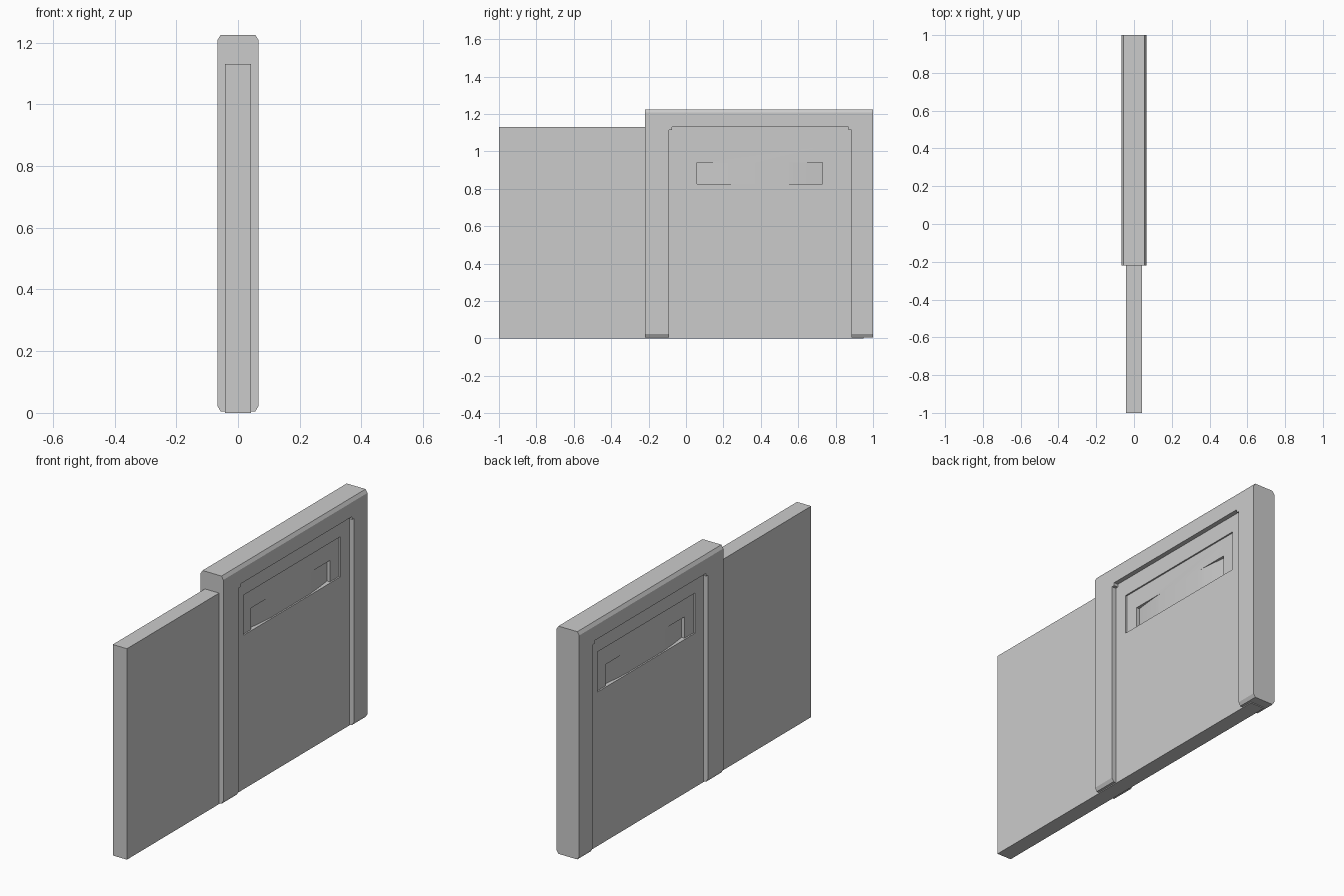
import bpy
import bmesh
from mathutils import Vector

cube = bpy.data.objects.get("Cube")
if cube:
    bpy.data.objects.remove(cube, do_unlink=True)

grey = bpy.data.materials.new("plain grey")
grey.use_nodes = True
colour = (0.6, 0.6, 0.6, 1)
grey.diffuse_color = colour
grey.node_tree.nodes["Principled BSDF"].inputs["Base Color"].default_value = colour


def prism(name, points, offset):
    """Extrude a flat outline along an offset."""
    bm = bmesh.new()
    face = bm.faces.new([bm.verts.new(p) for p in points])
    ext = bmesh.ops.extrude_face_region(bm, geom=[face])
    verts = [g for g in ext["geom"] if isinstance(g, bmesh.types.BMVert)]
    bmesh.ops.translate(bm, verts=verts, vec=Vector(offset))
    bmesh.ops.recalc_face_normals(bm, faces=bm.faces)
    mesh = bpy.data.meshes.new(name)
    bm.to_mesh(mesh)
    bm.free()
    mesh.materials.append(grey)
    obj = bpy.data.objects.new(name, mesh)
    bpy.context.collection.objects.link(obj)
    return obj


def box(name, x0, x1, y0, y1, z0, z1):
    outline = [(x0, y0, z0), (x1, y0, z0), (x1, y1, z0), (x0, y1, z0)]
    return prism(name, outline, (0, 0, z1 - z0))


def cut(target, cutter):
    """Subtract the cutter, then discard it."""
    cutter.hide_render = True
    mod = target.modifiers.new("cut", "BOOLEAN")
    mod.operation = "DIFFERENCE"
    mod.solver = "EXACT"
    mod.object = cutter
    bpy.context.view_layer.objects.active = target
    bpy.ops.object.modifier_apply(modifier=mod.name)
    bpy.data.objects.remove(cutter, do_unlink=True)


# Frame: chamfered profile along y
W, T, BOTTOM, TOP = 0.067, 0.056, 0.005, 1.225
right_half = [(T, BOTTOM), (W, BOTTOM + 0.018), (W, TOP - 0.018), (T, TOP)]
profile = right_half + [(-x, z) for x, z in reversed(right_half)]
frame = prism("frame", [(x, -0.22, z) for x, z in profile], (0, 1.22, 0))

# Opening with small stepped upper corners
Y0, Y1, Z1, STEP = -0.09, 0.885, 1.13, 0.016
opening = [(Y0, -0.1), (Y1, -0.1), (Y1, Z1 - STEP), (Y1 - STEP, Z1 - STEP),
           (Y1 - STEP, Z1), (Y0 + STEP, Z1), (Y0 + STEP, Z1 - STEP), (Y0, Z1 - STEP)]
cut(frame, prism("opening_cutter", [(-0.2, y, z) for y, z in opening], (0.4, 0, 0)))

# Sliding panel that fills the opening
HALF = 0.042
panel = box("sliding_panel", -HALF, HALF, -1, 0.95, 0, 1.13)

# Shallow handle plates and curved finger pockets on both sides
MID, FLAT, END, SHALLOW, DEEP = 0.395, 0.155, 0.335, 0.008, 0.018
Z0 = 0.825
for side in (-1, 1):
    floor = side * (HALF - SHALLOW)
    cut(panel, box("recess_cutter", floor, side * 0.1, -0.015, 0.807, Z0, 1.04))
    for way in (-1, 1):
        arc = []
        for i in range(9):
            d = FLAT + (END - FLAT) * i / 8
            depth = DEEP * (d * d - FLAT * FLAT) / (END * END - FLAT * FLAT)
            arc.append((floor - side * depth, MID + way * d, Z0))
        arc += [(side * 0.1, MID + way * END, Z0), (side * 0.1, MID + way * FLAT, Z0)]
        cut(panel, prism("pocket_cutter", arc, (0, 0, 0.115)))

# Smooth the curved pocket floors, keep all corners crisp
bpy.ops.object.select_all(action="DESELECT")
for obj in (frame, panel):
    obj.select_set(True)
bpy.context.view_layer.objects.active = panel
bpy.ops.object.shade_smooth_by_angle(angle=0.35)
